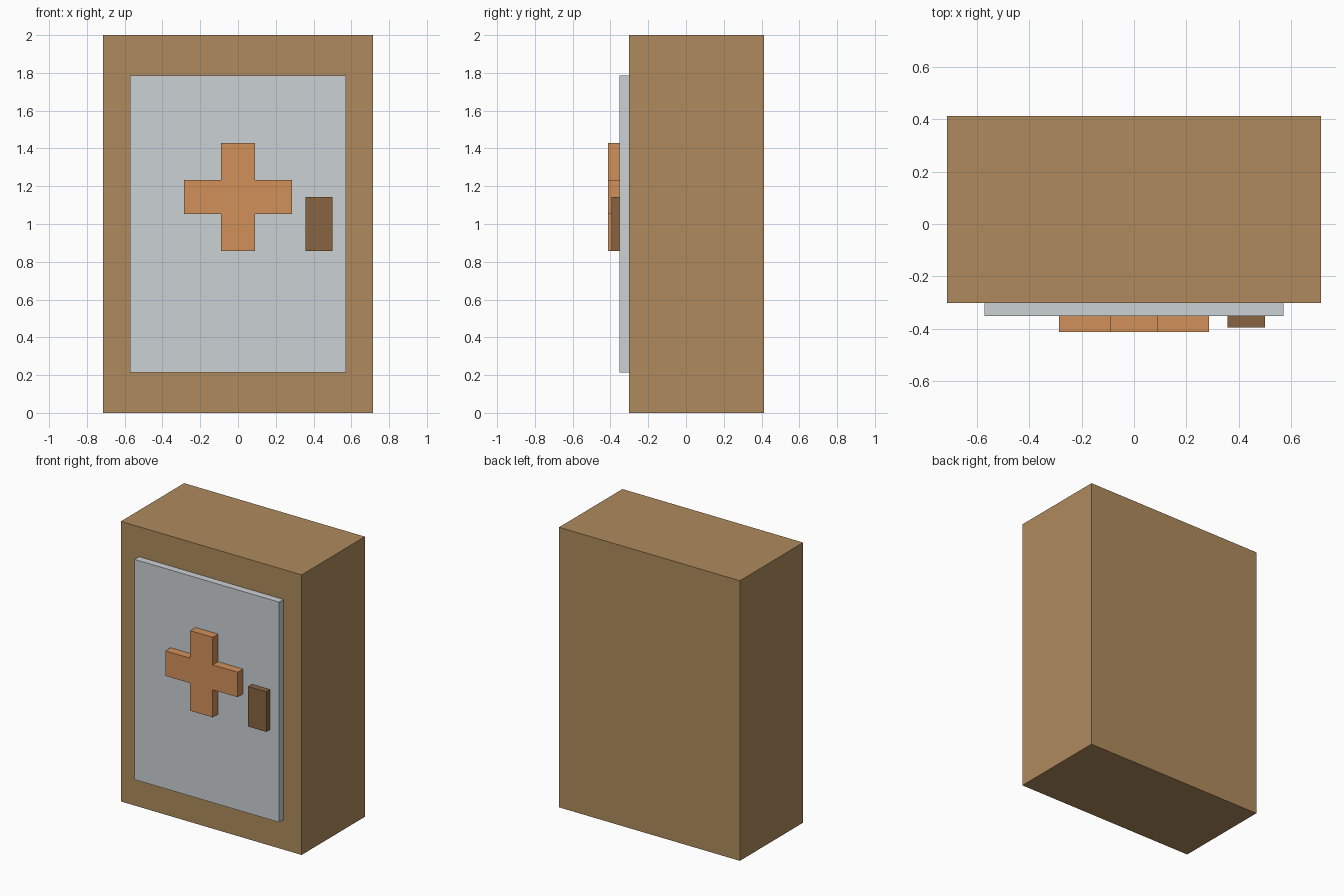
import bpy, bmesh

if "Cube" in bpy.data.objects:
    bpy.data.objects.remove(bpy.data.objects["Cube"])


def material(name, rgb):
    m = bpy.data.materials.new(name)
    m.diffuse_color = (*rgb, 1)
    m.use_nodes = True
    m.node_tree.nodes["Principled BSDF"].inputs["Base Color"].default_value = m.diffuse_color
    return m


def slab(name, outline, y_front, y_back, mat):
    """Extrude an (x, z) outline from y_front to y_back."""
    bm = bmesh.new()
    face = bm.faces.new([bm.verts.new((x, y_front, z)) for x, z in outline])
    ext = bmesh.ops.extrude_face_region(bm, geom=[face], use_keep_orig=True)
    moved = [v for v in ext["geom"] if isinstance(v, bmesh.types.BMVert)]
    bmesh.ops.translate(bm, verts=moved, vec=(0, y_back - y_front, 0))
    bmesh.ops.recalc_face_normals(bm, faces=bm.faces)
    mesh = bpy.data.meshes.new(name)
    bm.to_mesh(mesh)
    bm.free()
    mesh.materials.append(mat)
    obj = bpy.data.objects.new(name, mesh)
    bpy.context.collection.objects.link(obj)
    return obj


def rect(x0, x1, z0, z1):
    return [(x0, z0), (x1, z0), (x1, z1), (x0, z1)]


def cross(cz, arm, half):
    corner = [(half, -arm), (half, -half), (arm, -half)]
    pts = []
    for _ in range(4):
        pts += corner
        corner = [(-z, x) for x, z in corner]
    return [(x, z + cz) for x, z in pts]


wood = material("wood", (0.43, 0.26, 0.11))
metal = material("pale_metal", (0.60, 0.64, 0.66))
orange = material("orange", (0.65, 0.28, 0.105))
dark = material("dark_wood", (0.25, 0.13, 0.055))

# Cabinet box and raised door
slab("cabinet_body", rect(-0.714, 0.714, 0, 2), -0.302, 0.412, wood)
slab("door_panel", rect(-0.571, 0.571, 0.214, 1.786), -0.352, -0.302, metal)

# Plus-shaped emblem and handle on the door
slab("door_cross", cross(1.143, 0.286, 0.089), -0.412, -0.352, orange)
slab("door_handle", rect(0.357, 0.5, 0.857, 1.143), -0.395, -0.352, dark)
